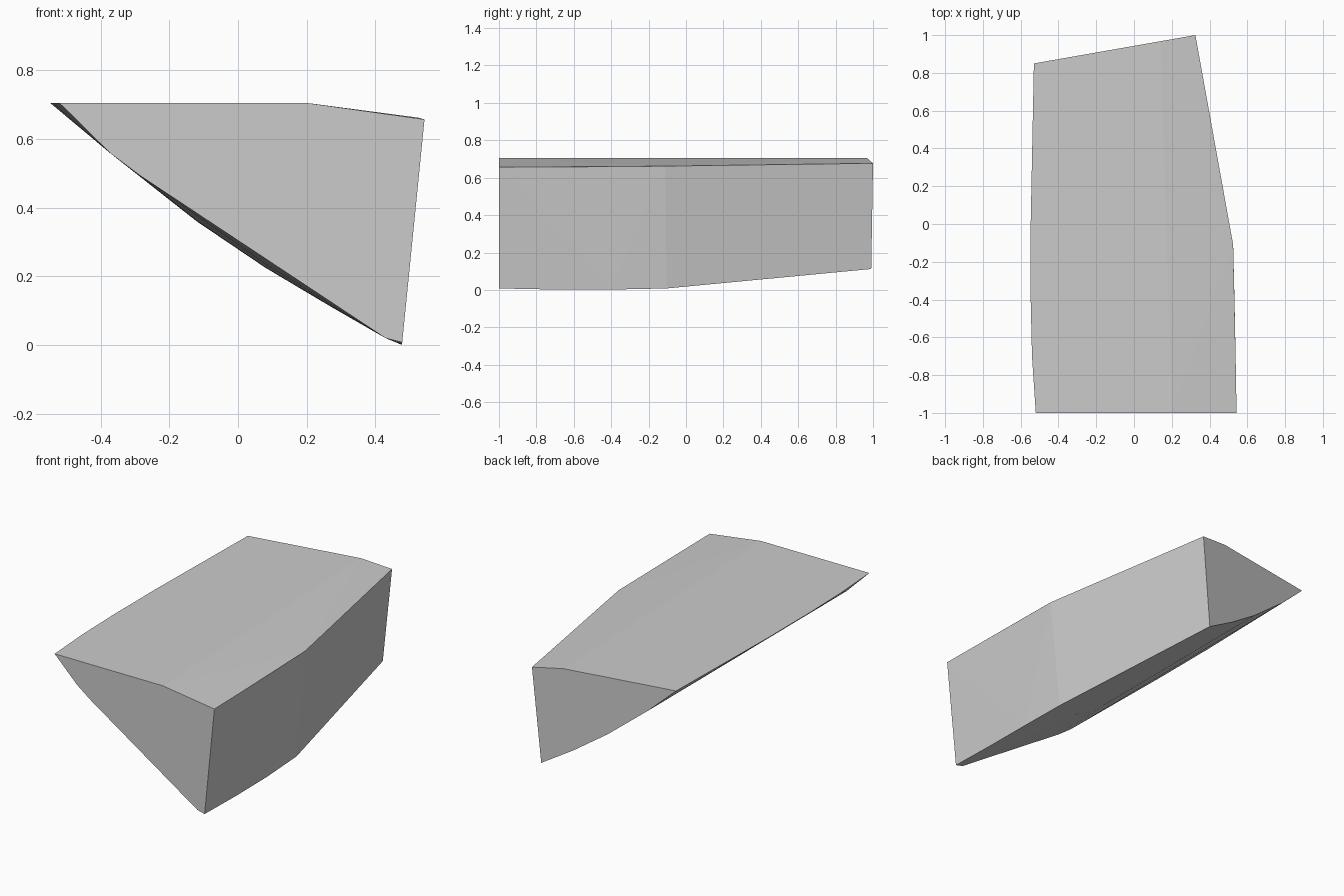
import bpy, bmesh

if "Cube" in bpy.data.objects:
    bpy.data.objects.remove(bpy.data.objects["Cube"])

# Cross-sections from front to back: (y at left, y at right, outline of x, z)
T = 0.705
SECTIONS = [
    (-1.0, -1.0, [(-.52, T), (.2, T), (.543, .657), (.478, .008),
                  (.43, .02), (-.28, .49), (-.37, .557)]),
    (-.7, -.7, [(-.54, T), (.2, T), (.538, .658), (.477, .002),
                (.08, .236), (-.28, .488), (-.38, .565)]),
    (-.4, -.4, [(-.547, T), (.2, T), (.532, .659), (.474, .002),
                (.08, .226), (-.12, .362), (-.37, .557)]),
    (.0, -.11, [(-.547, T), (.19, T), (.525, .662), (.462, .008),
                (.08, .225), (-.12, .36), (-.37, .557)]),
    (.85, 1.0, [(-.53, T), (.14, T), (.325, .677), (.27, .112),
                (.08, .225), (-.12, .36), (-.36, .55)]),
]

# Faceted wedge-shaped block wrapped around the sections
bm = bmesh.new()
for y_left, y_right, outline in SECTIONS:
    x0, x1 = outline[0][0], outline[2][0]
    for x, z in outline:
        y = y_left + (y_right - y_left) * (x - x0) / (x1 - x0)
        bm.verts.new((x, y, z))
hull = bmesh.ops.convex_hull(bm, input=bm.verts[:])
loose = set(hull["geom_interior"]) | set(hull["geom_unused"])
bmesh.ops.delete(bm, geom=[v for v in loose if isinstance(v, bmesh.types.BMVert)],
                 context='VERTS')
bmesh.ops.dissolve_limit(bm, angle_limit=0.01, verts=bm.verts[:], edges=bm.edges[:])
bmesh.ops.recalc_face_normals(bm, faces=bm.faces[:])

mesh = bpy.data.meshes.new("wedge_block")
bm.to_mesh(mesh)
bm.free()
block = bpy.data.objects.new("wedge_block", mesh)
bpy.context.collection.objects.link(block)

# Plain stone colour
stone = bpy.data.materials.new("light_grey")
stone.diffuse_color = (0.6, 0.6, 0.6, 1)
stone.use_nodes = True
stone.node_tree.nodes["Principled BSDF"].inputs["Base Color"].default_value = stone.diffuse_color
mesh.materials.append(stone)
